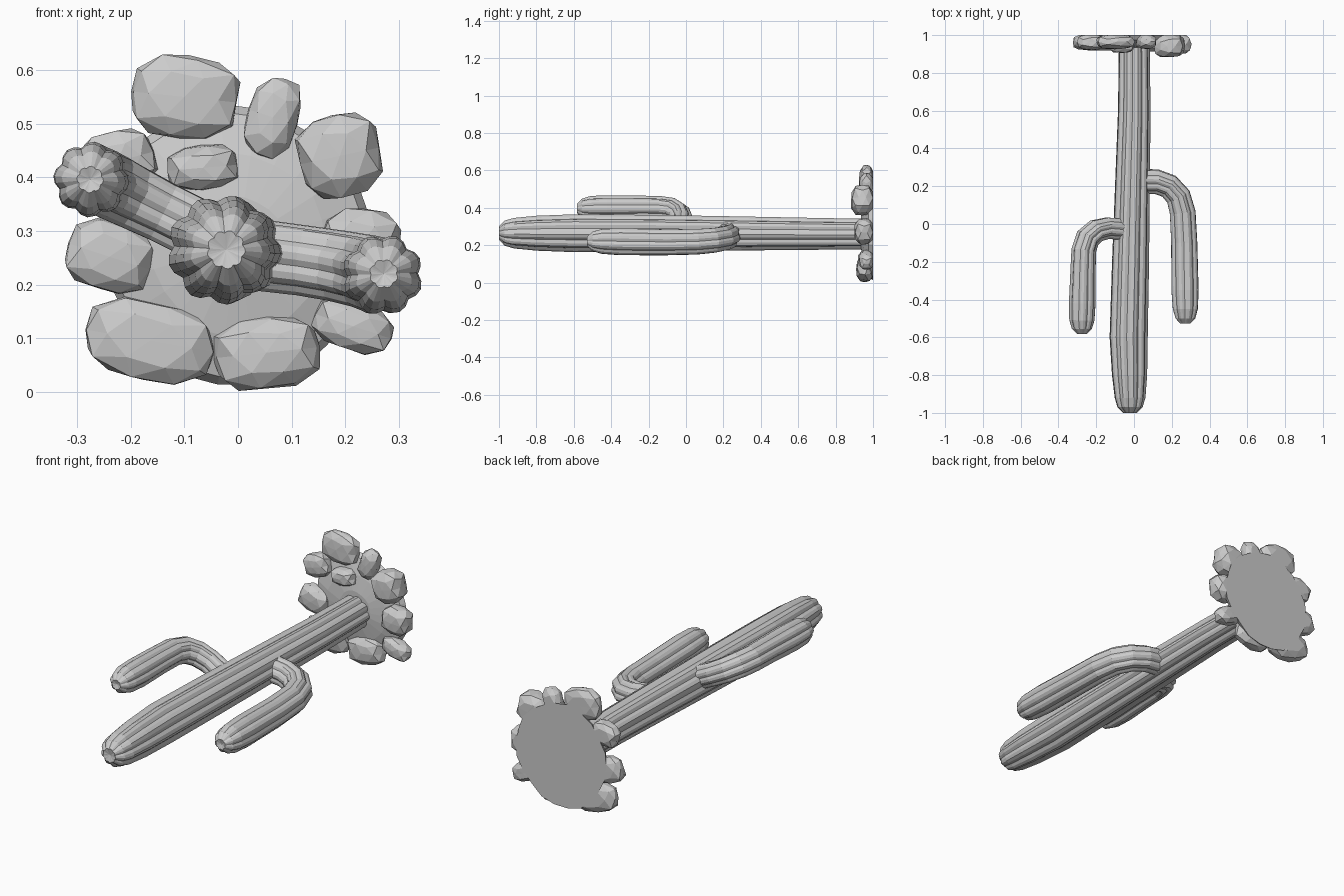
import bpy, bmesh, math, random
from mathutils import Vector, Matrix

random.seed(4)


def finish(bm, name):
    bmesh.ops.recalc_face_normals(bm, faces=bm.faces)
    me = bpy.data.meshes.new(name)
    bm.to_mesh(me)
    bm.free()
    ob = bpy.data.objects.new(name, me)
    bpy.context.collection.objects.link(ob)
    return ob


def ribbed_stem(name, path, ribs, turn=0.0):
    """Sweep a ribbed section along (x, y, z, radius) points, last point is the tip."""
    lobe = (0.87, 0.96, 1.0, 0.96)
    n = ribs * len(lobe)
    pts = [Vector(p[:3]) for p in path]
    bm = bmesh.new()
    rings = []
    side = Vector((0, 0, 1))
    for i, p in enumerate(pts):
        t = (pts[min(i + 1, len(pts) - 1)] - pts[max(i - 1, 0)]).normalized()
        side = (side - t * side.dot(t)).normalized()
        other = t.cross(side)
        ring = []
        for k in range(n):
            a = 2 * math.pi * k / n + turn
            r = path[i][3] * lobe[k % len(lobe)]
            ring.append(bm.verts.new(p + r * (math.cos(a) * side + math.sin(a) * other)))
        rings.append(ring)
    for a, b in zip(rings, rings[1:]):
        for k in range(n):
            bm.faces.new((a[k], a[(k + 1) % n], b[(k + 1) % n], b[k]))
    bm.faces.new(rings[0])
    # slightly dimpled crown
    tip = bm.verts.new(pts[-1] + Vector((0, 0.008, 0)))
    for k in range(n):
        bm.faces.new((rings[-1][k], rings[-1][(k + 1) % n], tip))
    return finish(bm, name)


# trunk
ribbed_stem("trunk", [
    (0.0, 0.97, 0.26, 0.083), (0.0, 0.6, 0.262, 0.088), (-0.01, 0.2, 0.264, 0.094),
    (-0.02, -0.2, 0.265, 0.1), (-0.03, -0.6, 0.265, 0.103), (-0.025, -0.8, 0.265, 0.095),
    (-0.022, -0.92, 0.265, 0.083), (-0.022, -0.97, 0.265, 0.068), (-0.022, -1.0, 0.265, 0.036)],
    9, 0.1)

# left arm
ribbed_stem("left_arm", [
    (-0.05, -0.03, 0.29, 0.06), (-0.14, -0.022, 0.335, 0.06), (-0.2, -0.036, 0.365, 0.063),
    (-0.245, -0.075, 0.388, 0.066), (-0.266, -0.14, 0.397, 0.066), (-0.27, -0.25, 0.398, 0.067),
    (-0.274, -0.42, 0.396, 0.071), (-0.276, -0.51, 0.396, 0.067), (-0.276, -0.555, 0.396, 0.053),
    (-0.276, -0.582, 0.396, 0.025)], 8)

# right arm
ribbed_stem("right_arm", [
    (0.04, 0.225, 0.255, 0.068), (0.12, 0.224, 0.245, 0.067), (0.185, 0.2, 0.235, 0.068),
    (0.235, 0.145, 0.225, 0.07), (0.258, 0.06, 0.218, 0.072), (0.266, -0.1, 0.215, 0.073),
    (0.27, -0.35, 0.218, 0.076), (0.272, -0.45, 0.22, 0.07), (0.272, -0.5, 0.22, 0.055),
    (0.272, -0.528, 0.22, 0.027)], 8, 0.2)

# ground mound, flat on the y = 1 side
bm = bmesh.new()
N = 22
wobble = [random.uniform(0.95, 1.03) for _ in range(N)]
rings = []
for r, y in ((0.26, 1.0), (0.245, 0.975), (0.17, 0.95), (0.09, 0.935)):
    rings.append([bm.verts.new((r * wobble[k] * math.cos(2 * math.pi * k / N), y,
                                0.275 + r * wobble[k] * math.sin(2 * math.pi * k / N)))
                  for k in range(N)])
for a, b in zip(rings, rings[1:]):
    for k in range(N):
        bm.faces.new((a[k], a[(k + 1) % N], b[(k + 1) % N], b[k]))
bm.faces.new(rings[0])
bm.faces.new(rings[-1])
finish(bm, "ground_mound")

# rocks: x, z, half width, half height, tilt, front y
rocks = [
    (-0.1, 0.55, 0.103, 0.078, -6, 0.925), (0.065, 0.512, 0.048, 0.076, -18, 0.925),
    (0.19, 0.44, 0.08, 0.08, 12, 0.88), (-0.065, 0.418, 0.068, 0.042, 5, 0.905),
    (-0.225, 0.43, 0.073, 0.058, 15, 0.92), (-0.24, 0.252, 0.083, 0.066, -18, 0.92),
    (-0.165, 0.095, 0.122, 0.075, -10, 0.915), (0.053, 0.073, 0.1, 0.069, 6, 0.91),
    (0.215, 0.122, 0.077, 0.046, -18, 0.925), (0.228, 0.275, 0.075, 0.07, -6, 0.9)]
for i, (x, z, w, h, tilt, front) in enumerate(rocks):
    bm = bmesh.new()
    bmesh.ops.create_icosphere(bm, subdivisions=2, radius=1)
    depth = (1.005 - front) / 2
    rot = Matrix.Rotation(math.radians(-tilt), 3, 'Y')
    for v in bm.verts:
        # push the ball towards a rounded block
        s = sum(abs(c) ** 3.2 for c in v.co) ** (-1 / 3.2)
        p = v.co * s * random.uniform(0.93, 1.02)
        p = rot @ Vector((p.x * w, p.y * depth, p.z * h)) + Vector((x, front + depth, z))
        v.co = (p.x, min(p.y, 1.0), max(p.z, 0.0))
    finish(bm, f"rock_{i + 1}")
